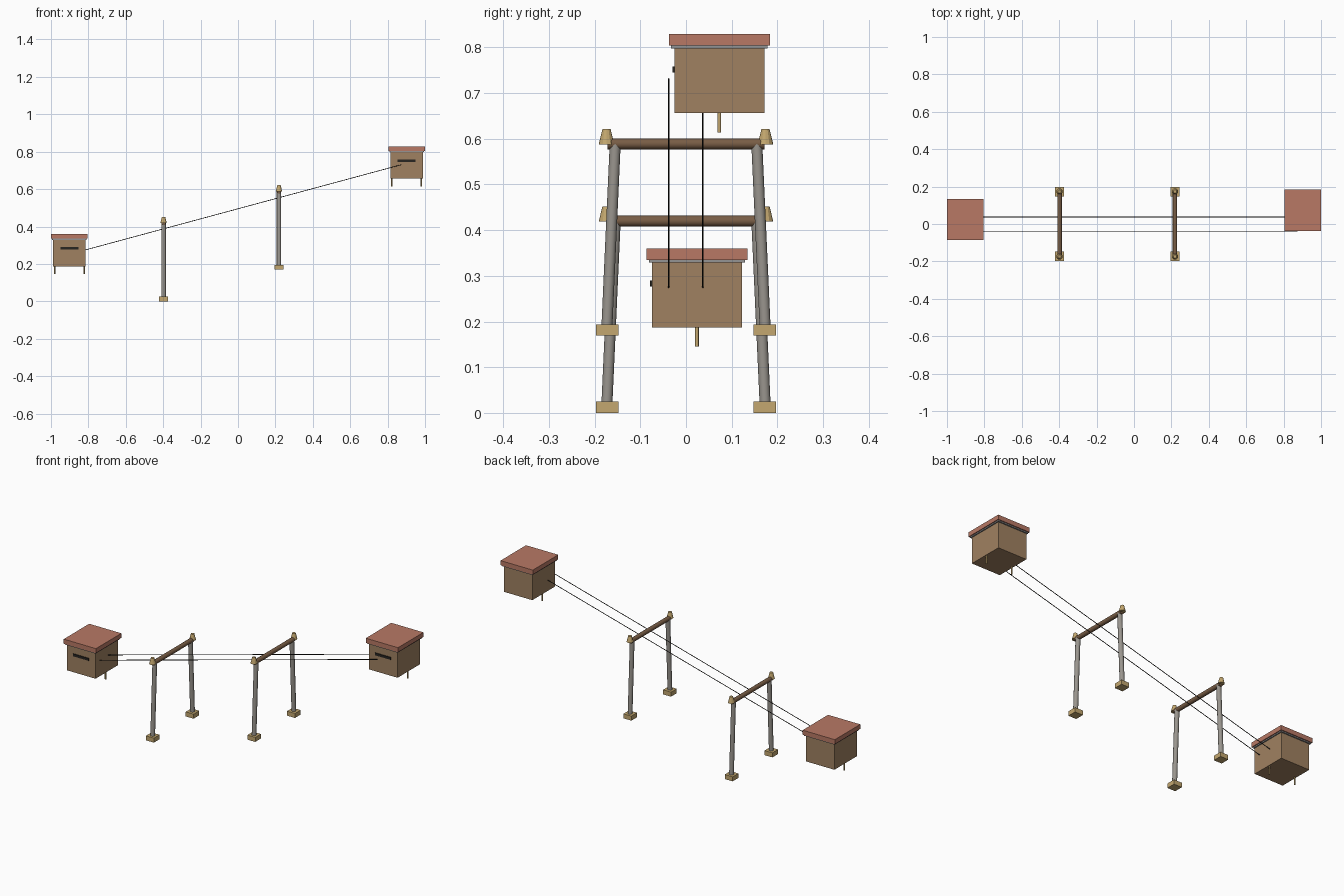
import bpy, math
from mathutils import Vector

if "Cube" in bpy.data.objects:
    bpy.data.objects.remove(bpy.data.objects["Cube"])


def material(name, rgb):
    m = bpy.data.materials.new(name)
    m.diffuse_color = (*rgb, 1)
    m.use_nodes = True
    m.node_tree.nodes["Principled BSDF"].inputs["Base Color"].default_value = m.diffuse_color
    return m


WOOD = material("wood", (0.35, 0.22, 0.12))
ROOF = material("roof_red", (0.48, 0.19, 0.13))
TAN = material("tan", (0.55, 0.39, 0.16))
BROWN = material("brown", (0.19, 0.11, 0.06))
STEEL = material("steel", (0.32, 0.30, 0.27))
TRIM = material("trim_grey", (0.3, 0.3, 0.3))
DARK = material("dark", (0.02, 0.018, 0.015))


def finish(name, mat):
    ob = bpy.context.object
    ob.name = name
    ob.data.materials.append(mat)
    return ob


def box(name, center, size, mat):
    bpy.ops.mesh.primitive_cube_add(size=1, location=center)
    ob = finish(name, mat)
    ob.scale = size
    return ob


def rod(name, a, b, r, mat, sides=16):
    a, b = Vector(a), Vector(b)
    d = b - a
    bpy.ops.mesh.primitive_cylinder_add(vertices=sides, radius=r, depth=d.length,
                                        location=(a + b) / 2)
    ob = finish(name, mat)
    ob.rotation_euler = d.to_track_quat('Z', 'Y').to_euler()
    bpy.ops.object.shade_smooth_by_angle(angle=math.radians(40))
    return ob


def station(tag, x, y, z):
    """Cabin with its body's underside centred at (x, y, z)."""
    box(tag + "_body", (x, y, z + 0.072), (0.174, 0.197, 0.144), WOOD)
    box(tag + "_eave_trim", (x, y, z + 0.145), (0.186, 0.211, 0.006), TRIM)
    box(tag + "_roof", (x, y, z + 0.1605), (0.196, 0.221, 0.025), ROOF)
    box(tag + "_window_slot", (x, y - 0.097, z + 0.096), (0.096, 0.012, 0.013), DARK)
    for side, s in (("left", -1), ("right", 1)):
        rod(f"{tag}_{side}_peg", (x + s * 0.079, y, z - 0.042),
            (x + s * 0.079, y, z + 0.01), 0.004, TAN, 12)


def tower(tag, x, z):
    """Trestle frame standing at height z."""
    for side, s in (("front", -1), ("back", 1)):
        box(f"{tag}_{side}_foot", (x, s * 0.1725, z + 0.0125), (0.048, 0.049, 0.025), TAN)
        rod(f"{tag}_{side}_leg", (x, s * 0.174, z + 0.001), (x, s * 0.155, z + 0.42),
            0.012, STEEL)
        bpy.ops.mesh.primitive_cone_add(vertices=12, radius1=0.017, radius2=0.009,
                                        depth=0.033, location=(x, s * 0.174, z + 0.4355))
        finish(f"{tag}_{side}_cap", TAN)
    rod(tag + "_crossbar", (x, -0.172, z + 0.42), (x, 0.172, z + 0.42), 0.012, BROWN)


# Lower and upper stations
station("lower_station", -0.902, 0.024, 0.187)
station("upper_station", 0.902, 0.073, 0.656)

# Support towers
tower("lower_tower", -0.398, 0.0)
tower("upper_tower", 0.219, 0.169)

# Pair of cables
for side, y in (("front", -0.038), ("back", 0.037)):
    rod(side + "_cable", (-0.875, y, 0.259), (0.875, y, 0.731), 0.0018, DARK, 8)
